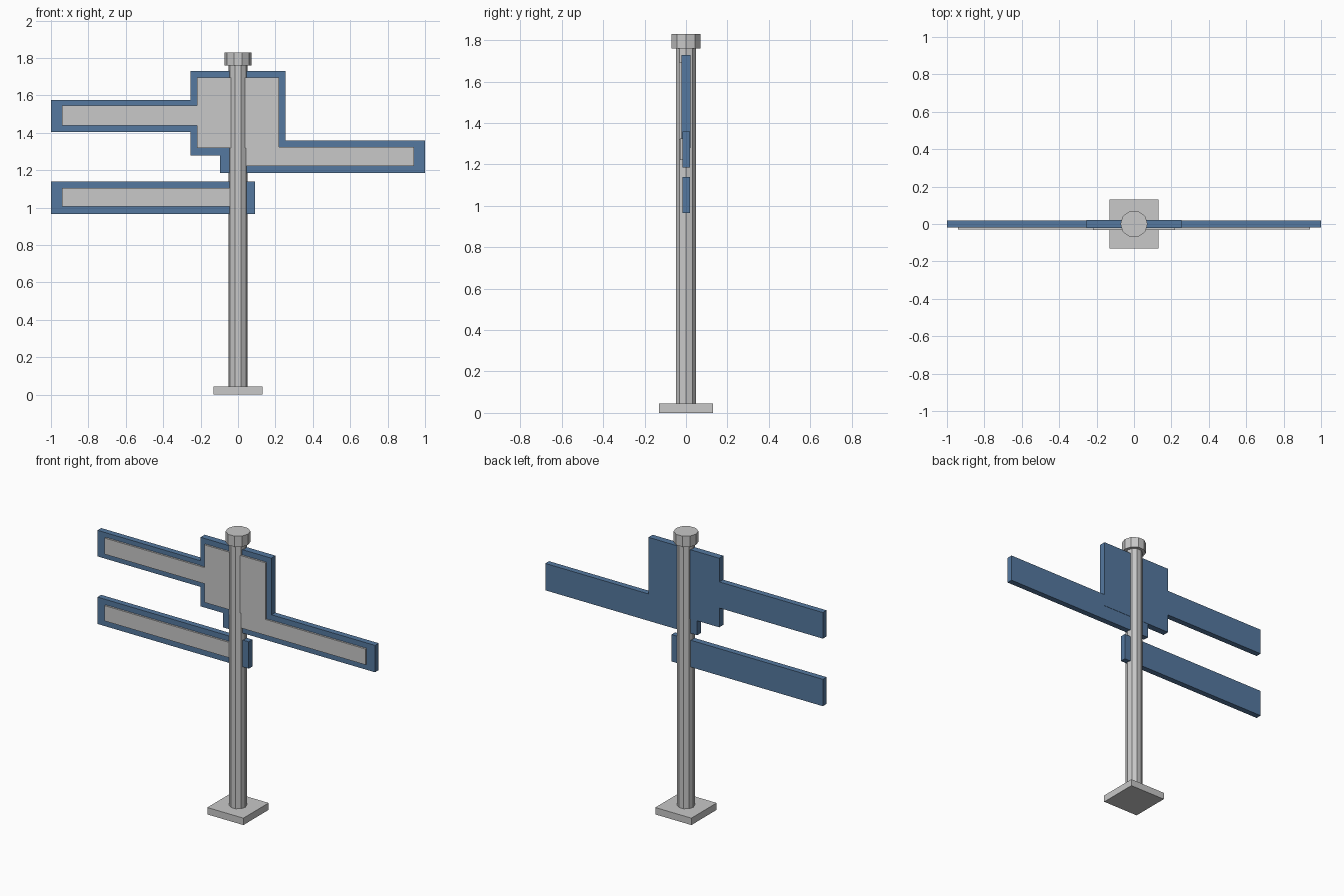
import bpy

# Remove the default cube
cube = bpy.data.objects.get("Cube")
if cube:
    bpy.data.objects.remove(cube, do_unlink=True)


def make_material(name, color):
    mat = bpy.data.materials.new(name)
    mat.use_nodes = True
    mat.diffuse_color = color
    mat.node_tree.nodes["Principled BSDF"].inputs["Base Color"].default_value = color
    return mat


GREY = make_material("light_grey", (0.58, 0.58, 0.58, 1))
BLUE = make_material("sign_blue", (0.09, 0.19, 0.35, 1))


def finish(name, mat):
    obj = bpy.context.object
    obj.name = name
    obj.data.materials.append(mat)
    return obj


def box(name, mat, x, y, z):
    """Box spanning the given (low, high) ranges."""
    spans = (x, y, z)
    bpy.ops.mesh.primitive_cube_add(size=1, location=[(a + b) / 2 for a, b in spans])
    obj = finish(name, mat)
    for v in obj.data.vertices:
        for i, (a, b) in enumerate(spans):
            v.co[i] *= b - a
    return obj


def post(name, radius, low, high):
    """Ten-sided upright prism with a vertex on the x axis."""
    bpy.ops.mesh.primitive_cylinder_add(vertices=10, radius=radius, depth=high - low,
                                        location=(0, 0, (low + high) / 2))
    obj = finish(name, GREY)
    obj.rotation_euler.z = 1.5708
    return obj


# Post with its foot and cap
box("base_plate", GREY, (-0.13, 0.13), (-0.13, 0.13), (0, 0.045))
post("pole", 0.052, 0.04, 1.77)
post("pole_cap", 0.073, 1.76, 1.83)

# Blue sign boards
ARM_Y = (-0.018, 0.02)
box("centre_board", BLUE, (-0.255, 0.255), (-0.021, 0.022), (1.28, 1.73))
box("upper_arm_board", BLUE, (-1, -0.2), ARM_Y, (1.405, 1.575))
box("middle_arm_board", BLUE, (-0.095, 1), ARM_Y, (1.185, 1.36))
box("lower_arm_board", BLUE, (-1, 0.09), ARM_Y, (0.965, 1.14))

# Grey face panels set on the front of the boards
PANEL_Y = (-0.03, -0.01)
box("centre_panel", GREY, (-0.22, 0.22), (-0.033, -0.01), (1.32, 1.695))
box("upper_arm_panel", GREY, (-0.94, -0.2), PANEL_Y, (1.44, 1.545))
box("middle_arm_panel", GREY, (0.03, 0.94), PANEL_Y, (1.222, 1.325))
box("lower_arm_panel", GREY, (-0.94, -0.03), PANEL_Y, (1.005, 1.105))
